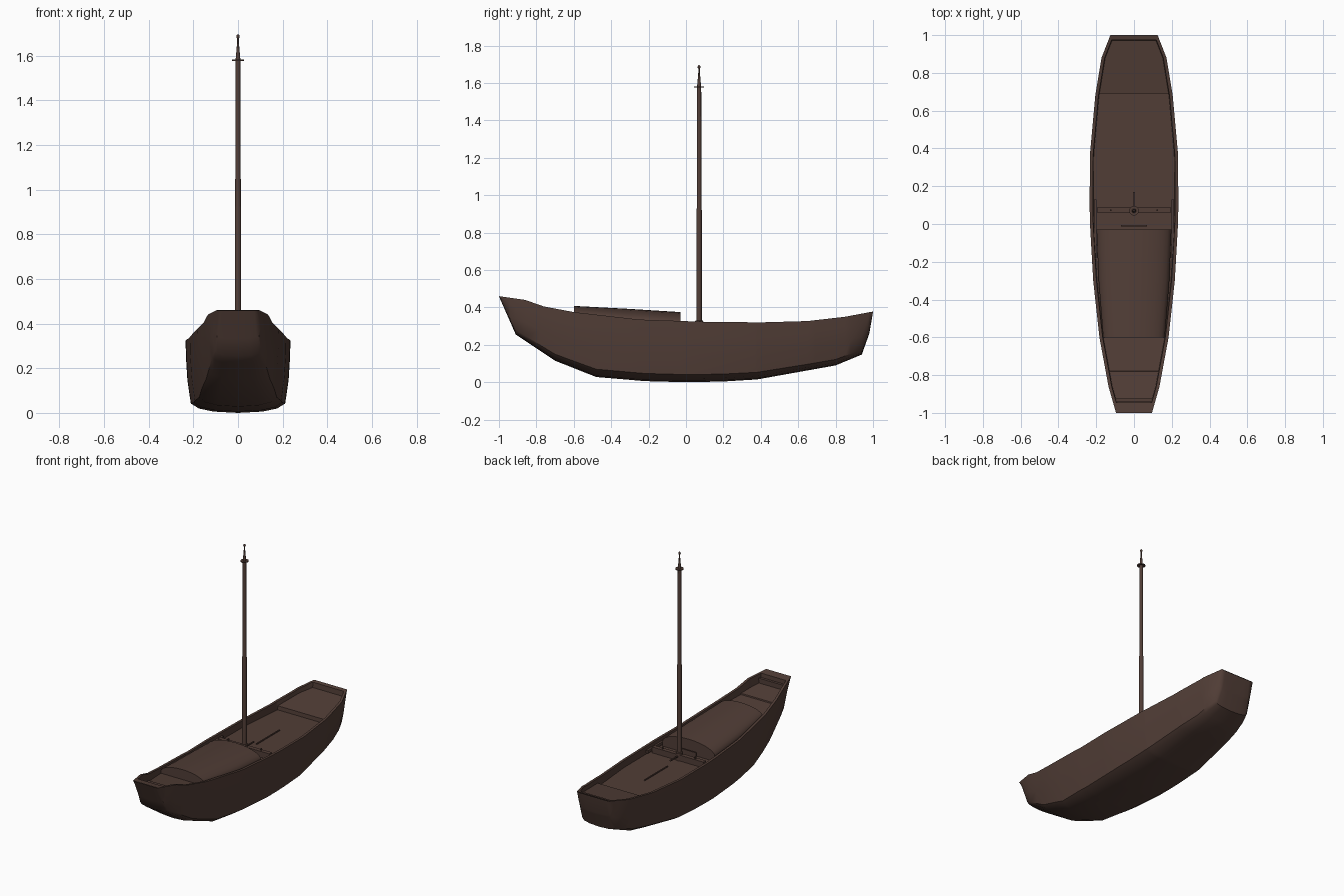
import bpy, bmesh, math

if "Cube" in bpy.data.objects:
    bpy.data.objects.remove(bpy.data.objects["Cube"])

wood = bpy.data.materials.new("dark brown wood")
wood.diffuse_color = (0.082, 0.047, 0.037, 1)
wood.use_nodes = True
wood.node_tree.nodes["Principled BSDF"].inputs["Base Color"].default_value = wood.diffuse_color


def interp(table, y):
    for (a, va), (b, vb) in zip(table, table[1:]):
        if y <= b:
            return va + (vb - va) * max(0, (y - a) / (b - a))
    return table[-1][1]


def finish(name, bm, angle=35):
    bmesh.ops.remove_doubles(bm, verts=bm.verts, dist=1e-4)
    bmesh.ops.recalc_face_normals(bm, faces=bm.faces)
    me = bpy.data.meshes.new(name)
    bm.to_mesh(me)
    bm.free()
    ob = bpy.data.objects.new(name, me)
    bpy.context.collection.objects.link(ob)
    me.materials.append(wood)
    bpy.ops.object.select_all(action='DESELECT')
    ob.select_set(True)
    bpy.context.view_layer.objects.active = ob
    bpy.ops.object.shade_smooth_by_angle(angle=math.radians(angle))
    return ob


def loft(name, rings, caps=False, angle=35):
    bm = bmesh.new()
    vs = [[bm.verts.new(p) for p in r] for r in rings]
    n = len(rings[0])
    for a, b in zip(vs, vs[1:]):
        for i in range(n):
            j = (i + 1) % n
            bm.faces.new((a[i], a[j], b[j], b[i]))
    if caps:
        bm.faces.new(vs[0])
        bm.faces.new(vs[-1])
    return finish(name, bm, angle)


def box(name, x, y, z):
    return loft(name, [[(x[0], t, z[0]), (x[1], t, z[0]), (x[1], t, z[1]), (x[0], t, z[1])] for t in y], True)


def mirrored(half):
    # half runs from lower centre round the right side to upper centre
    return half + [(-x, y, z) for x, y, z in reversed(half) if x > 1e-6]


def lathe(name, profile, sides=12, y0=0.07):
    rings = [[(r * math.cos(2 * math.pi * i / sides), y0 + r * math.sin(2 * math.pi * i / sides), z)
              for i in range(sides)] for z, r in profile]
    return loft(name, rings, True)


# hull lines: keel height, sheer height, half width, deck height
keel = [(-1, .459), (-.91, .255), (-.70, .115), (-.48, .028), (-.22, .006), (0, 0), (.2, .004),
        (.38, .015), (.8, .09), (.94, .148), (.98, .26), (1, .375)]
sheer = [(-1, .46), (-.86, .44), (-.76, .405), (-.6, .375), (-.25, .335), (.1, .323), (.4, .32),
         (.65, .327), (.85, .35), (1, .378)]
width = [(-1, .095), (-.86, .135), (-.6, .183), (-.3, .216), (0, .233), (.1, .235), (.37, .233),
         (.68, .205), (.88, .172), (1, .125)]
deck = [(-1, .46), (-.946, .452), (-.944, .395), (-.78, .368), (-.778, .360), (-.6, .340), (-.03, .275),
        (.69, .275), (.692, .302), (.972, .338), (.975, .373), (1, .378)]

# hull with rim, inner walls and decks
stations = sorted({y for t in (keel, sheer, width, deck) for y, _ in t})
rings = []
for y in stations:
    k, s, w, d = (interp(t, y) for t in (keel, sheer, width, deck))
    h, e = s - k, y * y
    d = max(d, k)
    half = [(0, y, k), (.47 * w, y, k + .018 * h), (.75 * w, y, k + .06 * h),
            ((.9 - .06 * e) * w, y, k + .125 * h), ((.965 - .02 * e) * w, y, k + .45 * h),
            (.99 * w, y, k + .75 * h), (w, y, s), (w - .017, y, s), (w - .02, y, d), (0, y, d)]
    rings.append(mirrored(half))
loft("hull", rings)

# arched cabin roof
rings = []
for y, w, edge, crown in ((-.6, .163, .355, .408), (-.3, .187, .325, .392), (-.03, .198, .310, .375)):
    arch = [(w * math.sin(a), y, edge + (crown - edge) * math.cos(a))
            for a in (math.pi / 2 * (1 - i / 7) for i in range(8))]
    rings.append(mirrored([(0, y, .265), (w, y, .265)] + arch))
loft("cabin_roof", rings, True)

# mast with step, collar, tapered tip and ball
lathe("mast", [(.27, .0145), (.92, .0145), (.93, .0125), (1.575, .0115), (1.60, .009), (1.66, .004),
               (1.676, .004), (1.68, .007), (1.686, .008), (1.691, .006), (1.695, .002)])
lathe("mast_collar", [(1.576, .026), (1.582, .026)])
lathe("mast_base", [(.275, .023), (.325, .023), (.33, .019)])

# cross beams
box("mast_beam", (-.195, .195), (.06, .088), (.275, .315))
box("bow_beam", (-.105, .105), (-.942, -.925), (.38, .425))
box("cabin_handle", (-.07, .07), (-.014, -.006), (.275, .31))

# small deck fittings
box("mast_lever", (-.004, .004), (.085, .17), (.30, .308))
box("deck_batten", (-.004, .004), (.2, .45), (.273, .281))
for sx, side in ((-1, "left"), (1, "right")):
    xs = sorted((sx * .198, sx * .212))
    box(side + "_rail", xs, (-.18, .13), (.285, .305))
    xs = sorted((sx * .12, sx * .128))
    box(side + "_pin", xs, (.07, .078), (.30, .33))
